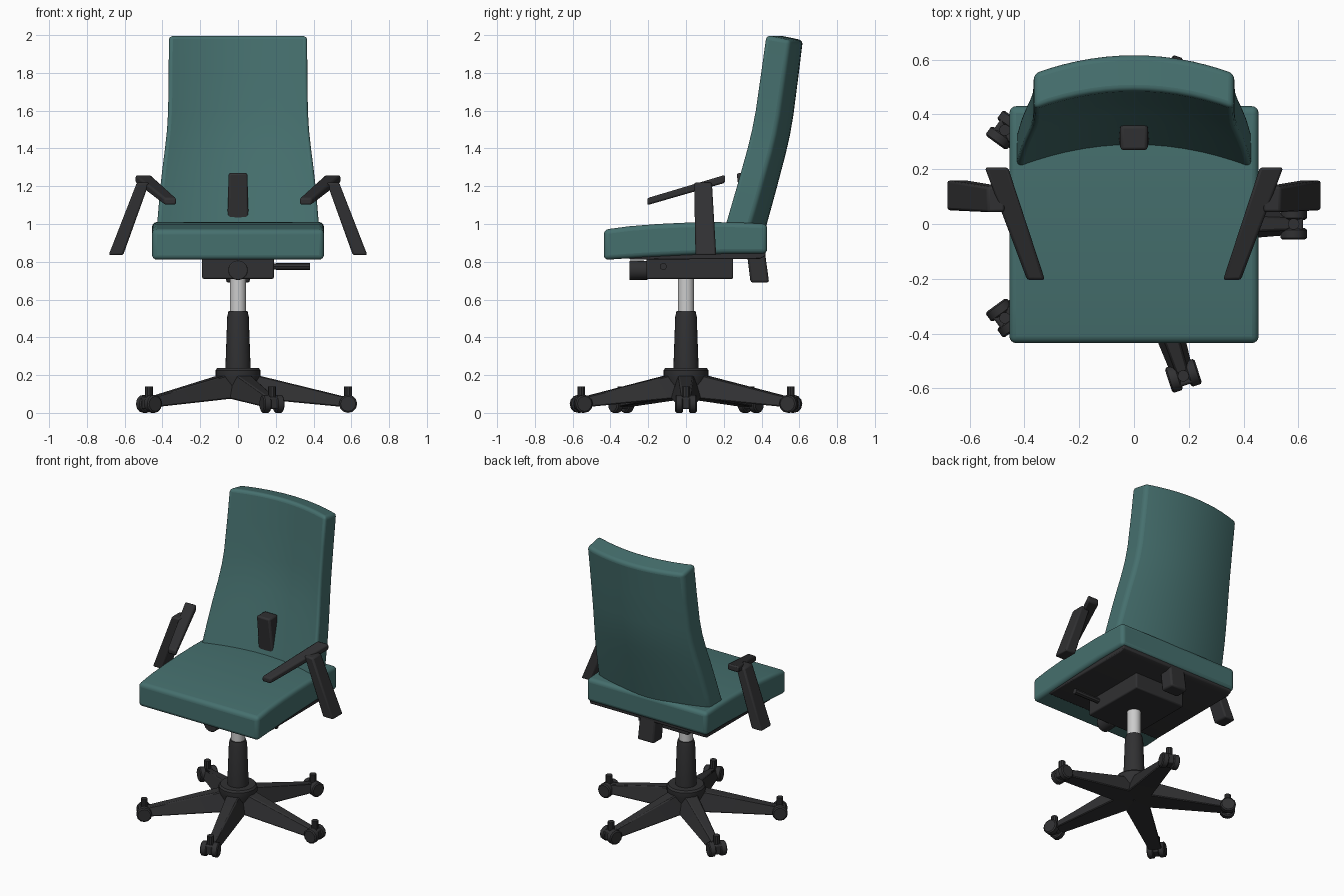
import bpy, bmesh, math
from mathutils import Matrix, Vector

if "Cube" in bpy.data.objects:
    bpy.data.objects.remove(bpy.data.objects["Cube"])


def material(name, rgb):
    m = bpy.data.materials.new(name)
    m.diffuse_color = (*rgb, 1)
    m.use_nodes = True
    m.node_tree.nodes["Principled BSDF"].inputs["Base Color"].default_value = m.diffuse_color
    return m


TEAL = material("teal_fabric", (0.06, 0.16, 0.155))
DARK = material("dark_plastic", (0.03, 0.03, 0.032))


def finish(name, bm, mat=None, bevel=0, segs=2, smooth=35):
    bmesh.ops.recalc_face_normals(bm, faces=bm.faces)
    me = bpy.data.meshes.new(name)
    bm.to_mesh(me)
    bm.free()
    ob = bpy.data.objects.new(name, me)
    bpy.context.collection.objects.link(ob)
    if mat:
        me.materials.append(mat)
    if bevel:
        b = ob.modifiers.new("bevel", 'BEVEL')
        b.width, b.segments, b.limit_method = bevel, segs, 'ANGLE'
        b.angle_limit = math.radians(40)
    bpy.ops.object.select_all(action='DESELECT')
    ob.select_set(True)
    bpy.context.view_layer.objects.active = ob
    bpy.ops.object.shade_smooth_by_angle(angle=math.radians(smooth))
    return ob


def loft(name, rings, mat=None, bevel=0, segs=2, matrix=None):
    """Skin a list of equal-length closed rings and cap both ends."""
    bm = bmesh.new()
    vs = [[bm.verts.new(p) for p in r] for r in rings]
    n = len(rings[0])
    for a, b in zip(vs, vs[1:]):
        for i in range(n):
            bm.faces.new((a[i], a[(i + 1) % n], b[(i + 1) % n], b[i]))
    bm.faces.new(vs[0])
    bm.faces.new(vs[-1])
    if matrix:
        bm.transform(matrix)
    return finish(name, bm, mat, bevel, segs)


def rect(x0, x1, y0, y1, z):
    return [(x0, y0, z), (x1, y0, z), (x1, y1, z), (x0, y1, z)]


def turned(name, profile, mat=None, sides=24, matrix=None, bevel=0):
    """Round part from (radius, height) pairs."""
    rings = [[(r * math.cos(2 * math.pi * i / sides), r * math.sin(2 * math.pi * i / sides), z)
              for i in range(sides)] for r, z in profile]
    return loft(name, rings, mat, bevel, 2, matrix)


# Seat cushion: side profile swept across x
seat_profile = [(-0.435, 0.81), (-0.435, 0.97), (-0.30, 0.988), (-0.15, 1.0), (0.0, 1.007), (0.15, 1.01),
                (0.30, 1.007), (0.43, 1.0), (0.43, 0.843), (0.20, 0.842), (0.0, 0.835), (-0.2, 0.825)]
loft("seat", [[(x, y, z) for y, z in seat_profile] for x in (-0.455, 0.455)], TEAL, 0.025, 4)

# Pan under the seat
pan = [(-0.30, 0.812), (-0.30, 0.84), (0.42, 0.86), (0.42, 0.83), (0.39, 0.815)]
loft("seat_pan", [[(x, y, z) for y, z in pan] for x in (-0.435, 0.435)], DARK, 0.006)

# Backrest: curved cushion, rows of (z, front edge y, half width)
rows = [(0.98, 0.20, 0.43), (1.1, 0.235, 0.42), (1.2, 0.264, 0.411), (1.3, 0.292, 0.4), (1.4, 0.32, 0.387),
        (1.5, 0.344, 0.376), (1.6, 0.363, 0.37), (1.8, 0.392, 0.367), (2.0, 0.42, 0.366)]
COLS = 14
rings = []
for z, y, w in rows:
    sag = 0.083 - 0.016 * (z - 0.98)
    line = [(t, y + sag * (1 - t * t)) for t in (-1 + 2 * i / COLS for i in range(COLS + 1))]
    rings.append([(t * w, v, z) for t, v in line] +
                 [(t * w, v + 0.132, z - 0.027) for t, v in reversed(line)])
bm = bmesh.new()
vs = [[bm.verts.new(p) for p in r] for r in rings]
n = len(vs[0])
for a, b in zip(vs, vs[1:]):
    for i in range(n):
        bm.faces.new((a[i], a[(i + 1) % n], b[(i + 1) % n], b[i]))
for cap in (vs[0], vs[-1]):
    for i in range(COLS):
        bm.faces.new((cap[i], cap[i + 1], cap[n - 2 - i], cap[n - 1 - i]))
finish("backrest", bm, TEAL, 0.022, 4)

# Tilted bar holding the backrest
loft("back_support", [rect(-0.063, 0.063, 0.342, 0.44, 0.69),
                      rect(-0.05, 0.05, 0.268, 0.36, 1.27)], DARK, 0.012)

# Tilt mechanism, tension knob and lever
loft("tilt_mechanism", [rect(-0.19, 0.19, -0.21, 0.25, 0.71),
                        rect(-0.19, 0.19, -0.21, 0.25, 0.82)], DARK, 0.008)
turned("tension_knob", [(0.05, 0.2), (0.052, 0.30)], DARK, 20,
       Matrix.Translation((0, 0, 0.755)) @ Matrix.Rotation(math.pi / 2, 4, 'X'), 0.006)
turned("lever", [(0.017, 0.18), (0.019, 0.38)], DARK, 8,
       Matrix.Translation((0, -0.12, 0.775)) @ Matrix.Rotation(math.pi / 2, 4, 'Y'))

# Gas lift, column and hub
turned("gas_lift", [(0.043, 0.50), (0.043, 0.72)])
turned("column", [(0.066, 0.2), (0.066, 0.26), (0.057, 0.51), (0.05, 0.54)], DARK)
turned("hub", [(0.08, 0.09), (0.12, 0.19), (0.12, 0.225), (0.11, 0.237)], DARK)

# Armrests: sloping pad on a splayed post, both sides
for s, side in ((1, "right"), (-1, "left")):
    flip = Matrix.Diagonal((s, 1, 1, 1))

    def pad_end(x0, x1, y, z0, z1):
        return [(x0, y, z0), (x1, y, z0), (x1, y, z1), (x0, y, z1)]
    loft("arm_pad_" + side, [pad_end(0.325, 0.39, -0.205, 1.10, 1.137),
                             pad_end(0.46, 0.545, 0.207, 1.218, 1.26)], DARK, 0.01, 2, flip)
    loft("arm_post_" + side, [rect(0.608, 0.685, 0.05, 0.16, 0.835),
                              rect(0.47, 0.535, 0.043, 0.137, 1.22)], DARK, 0.01, 2, flip)

# Five-star base with twin-wheel casters
for k in range(5):
    spin = Matrix.Rotation(math.radians(72 * k), 4, 'Z')
    leg = [[(r, -w, zb), (r, w, zb), (r, w * 0.5, zt), (r, -w * 0.5, zt)]
           for r, w, zb, zt in ((0, 0.085, 0.08, 0.205), (0.1, 0.08, 0.075, 0.2), (0.57, 0.042, 0.03, 0.085))]
    loft(f"leg_{k + 1}", leg, DARK, 0.006, 1, spin)
    at = spin @ Matrix.Translation((0.583, 0, 0))
    for s in (-1, 1):
        turned(f"caster_wheel_{k + 1}_{'a' if s < 0 else 'b'}",
               [(0.04, -0.021), (0.048, -0.015), (0.048, 0.015), (0.04, 0.021)], DARK, 12,
               at @ Matrix.Translation((0, s * 0.036, 0.048)) @ Matrix.Rotation(math.pi / 2, 4, 'X'))
    loft(f"caster_body_{k + 1}", [rect(-0.035, 0.035, -0.03, 0.03, 0.02),
                                  rect(-0.035, 0.035, -0.03, 0.03, 0.085)], DARK, 0.008, 2, at)
    turned(f"caster_stem_{k + 1}", [(0.021, 0.06), (0.021, 0.14)], DARK, 10, at)
